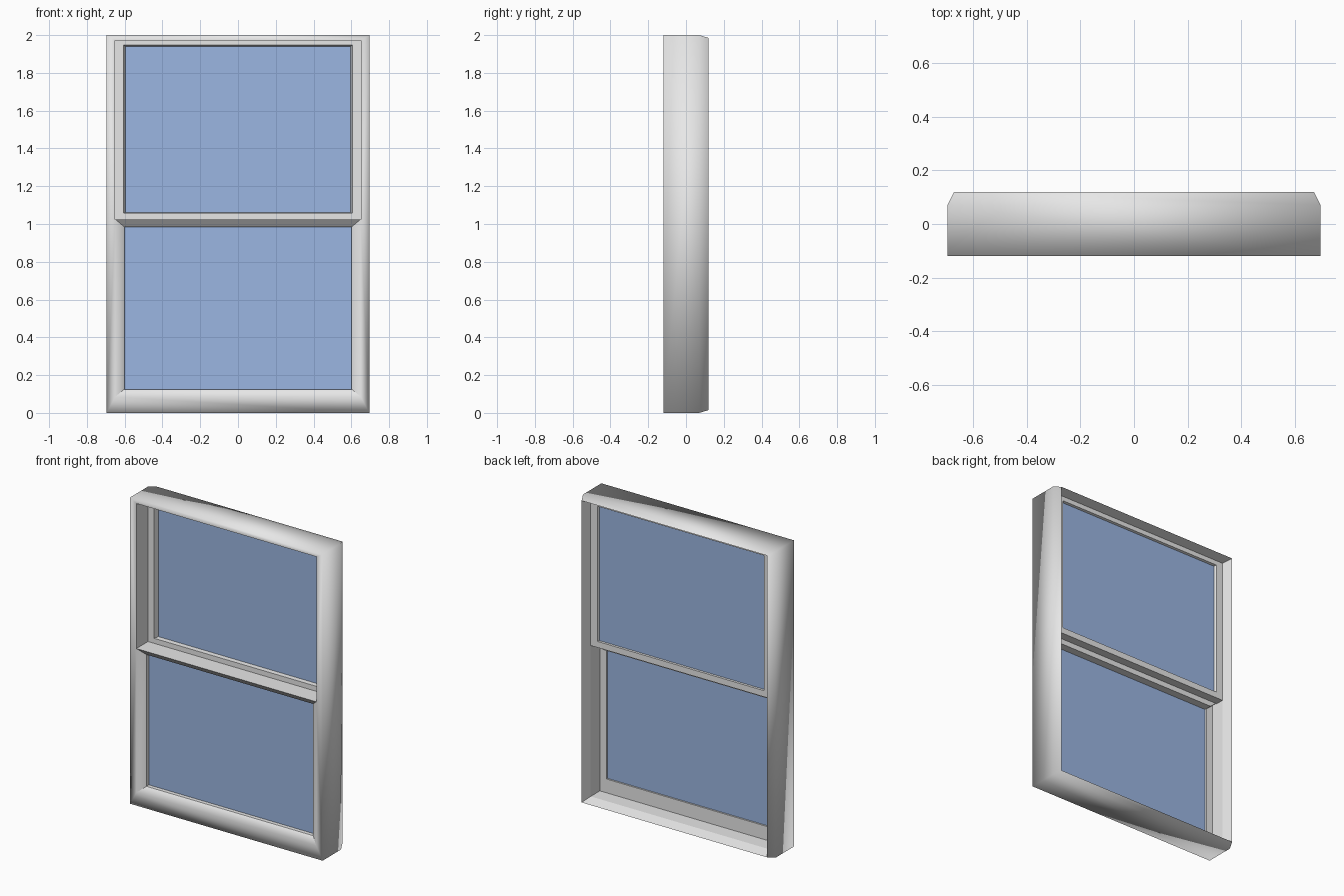
import bpy, bmesh

default = bpy.data.objects.get("Cube")
if default:
    bpy.data.objects.remove(default, do_unlink=True)


def material(name, color):
    m = bpy.data.materials.new(name)
    m.use_nodes = True
    m.diffuse_color = color
    bsdf = next(n for n in m.node_tree.nodes if n.type == 'BSDF_PRINCIPLED')
    bsdf.inputs["Base Color"].default_value = color
    return m


WHITE = material("painted white", (0.82, 0.82, 0.82, 1))
GLASS = material("blue glass", (0.33, 0.47, 0.76, 1))


def finish(name, bm, mat):
    bmesh.ops.remove_doubles(bm, verts=bm.verts, dist=0.0005)
    bmesh.ops.recalc_face_normals(bm, faces=bm.faces)
    mesh = bpy.data.meshes.new(name)
    bm.to_mesh(mesh)
    bm.free()
    mesh.materials.append(mat)
    ob = bpy.data.objects.new(name, mesh)
    bpy.context.scene.collection.objects.link(ob)
    return ob


def ring(loops):
    """Bridge each loop to the next and the last to the first."""
    bm = bmesh.new()
    rows = [[bm.verts.new(p) for p in loop] for loop in loops]
    for a, b in zip(rows, rows[1:] + rows[:1]):
        for i in range(len(a)):
            j = (i + 1) % len(a)
            bm.faces.new((a[i], a[j], b[j], b[i]))
    return bm


def outline(y, top, mid, low, bottom):
    """Mirrored eight-point loop from (half width, height) pairs."""
    side = (top, mid, low, bottom)
    return ([(-x, y, z) for x, z in side] +
            [(x, y, z) for x, z in reversed(side)])


def rect(y, half, z0, z1):
    return [(-half, y, z1), (-half, y, z0), (half, y, z0), (half, y, z1)]


def rect8(y, half, z0, z1):
    return outline(y, (half, z1), (half, z1), (half, z0), (half, z0))


# Main frame with the lower sash surround, bevelled toward its pane
FRONT, BEVEL, LOWER_BACK, UPPER_BACK = -0.12, -0.085, -0.04, 0.055
OPEN, PANE = 0.65, 0.602
TOP, RAIL_TOP, RAIL_LOW, PANE_LOW = 1.972, 1.025, 0.985, 0.125
face_edge = ((OPEN, TOP), (OPEN, RAIL_TOP), (OPEN, RAIL_TOP), (OPEN, 0.085))
pane_edge = ((OPEN, TOP), (OPEN, RAIL_TOP), (PANE, RAIL_LOW), (PANE, PANE_LOW))
channel = ((OPEN, TOP), (OPEN, RAIL_TOP), (OPEN, RAIL_LOW), (OPEN, 0.035))
bm = ring([
    outline(FRONT, *face_edge),
    rect8(FRONT, 0.695, 0, 2),
    rect8(0.07, 0.695, 0, 2),
    rect8(0.12, 0.67, 0.015, 1.985),
    outline(UPPER_BACK, *channel),
    outline(LOWER_BACK, *channel),
    outline(LOWER_BACK, *pane_edge),
    outline(BEVEL, *pane_edge),
])
bmesh.ops.remove_doubles(bm, verts=bm.verts, dist=0.0005)
# Soft outer corners and lower bevel, crisp edges around the openings
for f in bm.faces:
    f.smooth = True
for e in bm.edges:
    inside = all(abs(v.co.x) < 0.68 and 0.01 < v.co.z < 1.99 for v in e.verts)
    soft = all(v.co.y < BEVEL - 0.01 and v.co.z < RAIL_TOP + 0.01 for v in e.verts)
    e.smooth = soft or not inside
finish("window_frame", bm, WHITE)

# Upper sash, set behind the lower one
finish("upper_sash", ring([
    rect(0, OPEN, 1.02, TOP),
    rect(UPPER_BACK, OPEN, 1.02, TOP),
    rect(UPPER_BACK, 0.602, 1.06, 1.942),
    rect(0.035, 0.595, 1.06, 1.938),
    rect(0, 0.605, 1.058, 1.948),
]), WHITE)

# Meeting rail with a sloped front and mitred ends
bm = bmesh.new()
profile = ((FRONT, RAIL_TOP, OPEN), (BEVEL, RAIL_LOW, PANE),
           (0, RAIL_LOW, PANE), (0, RAIL_TOP, OPEN))
left, right = ([bm.verts.new((s * x, y, z)) for y, z, x in profile] for s in (1, -1))
bm.faces.new(left)
bm.faces.new(right[::-1])
for i in range(4):
    j = (i + 1) % 4
    bm.faces.new((left[i], left[j], right[j], right[i]))
finish("meeting_rail", bm, WHITE)

# Glass panes
for name, y, z0, z1 in (("upper_glass", 0.035, 1.05, 1.95),
                        ("lower_glass", -0.055, 0.115, 1.0)):
    bm = bmesh.new()
    bmesh.ops.create_cube(bm, size=1)
    for v in bm.verts:
        v.co = (v.co.x * 1.216, y + v.co.y * 0.008, (z0 + z1) / 2 + v.co.z * (z1 - z0))
    finish(name, bm, GLASS)
